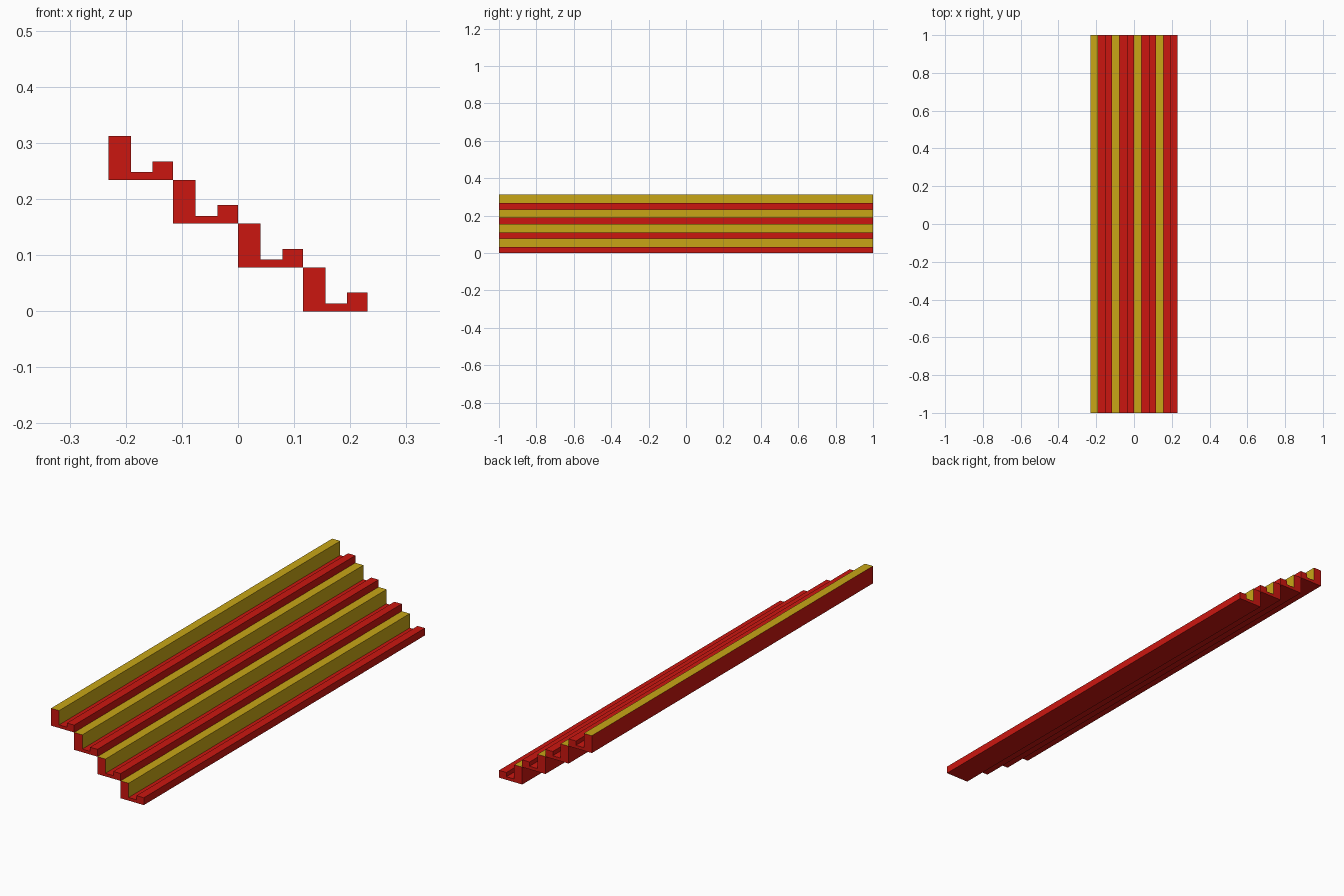
import bpy
import bmesh

if "Cube" in bpy.data.objects:
    bpy.data.objects.remove(bpy.data.objects["Cube"])


def material(name, color):
    m = bpy.data.materials.new(name)
    m.diffuse_color = color
    m.use_nodes = True
    m.node_tree.nodes["Principled BSDF"].inputs["Base Color"].default_value = m.diffuse_color
    return m


red = material("red_paint", (0.60, 0.008, 0.005, 1))
yellow = material("yellow_paint", (0.58, 0.38, 0.008, 1))

STEPS, RUN, RISE, HALF = 4, 0.1155, 0.0781, 1.0

# Cross-section of one bench row: tall backrest, low floor, small front lip
PROFILE = [(0, 0), (RUN, 0), (RUN, 0.033), (0.079, 0.033),
           (0.079, 0.014), (0.040, 0.014), (0.040, RISE), (0, RISE)]
YELLOW_EDGES = {5, 6}  # front and top of the backrest


def bench_row(name, x, z):
    bm = bmesh.new()
    front = [bm.verts.new((x + px, -HALF, z + pz)) for px, pz in PROFILE]
    back = [bm.verts.new((x + px, HALF, z + pz)) for px, pz in PROFILE]
    n = len(PROFILE)
    bm.faces.new(front)
    bm.faces.new(back[::-1])
    for i in range(n):
        j = (i + 1) % n
        f = bm.faces.new((front[i], back[i], back[j], front[j]))
        f.material_index = int(i in YELLOW_EDGES)
    bmesh.ops.recalc_face_normals(bm, faces=bm.faces)
    mesh = bpy.data.meshes.new(name)
    bm.to_mesh(mesh)
    bm.free()
    mesh.materials.append(red)
    mesh.materials.append(yellow)
    obj = bpy.data.objects.new(name, mesh)
    bpy.context.collection.objects.link(obj)


# Rows climb towards -x
for k in range(STEPS):
    bench_row(f"bench_row_{k + 1}", RUN * (STEPS / 2 - 1 - k), RISE * k)
